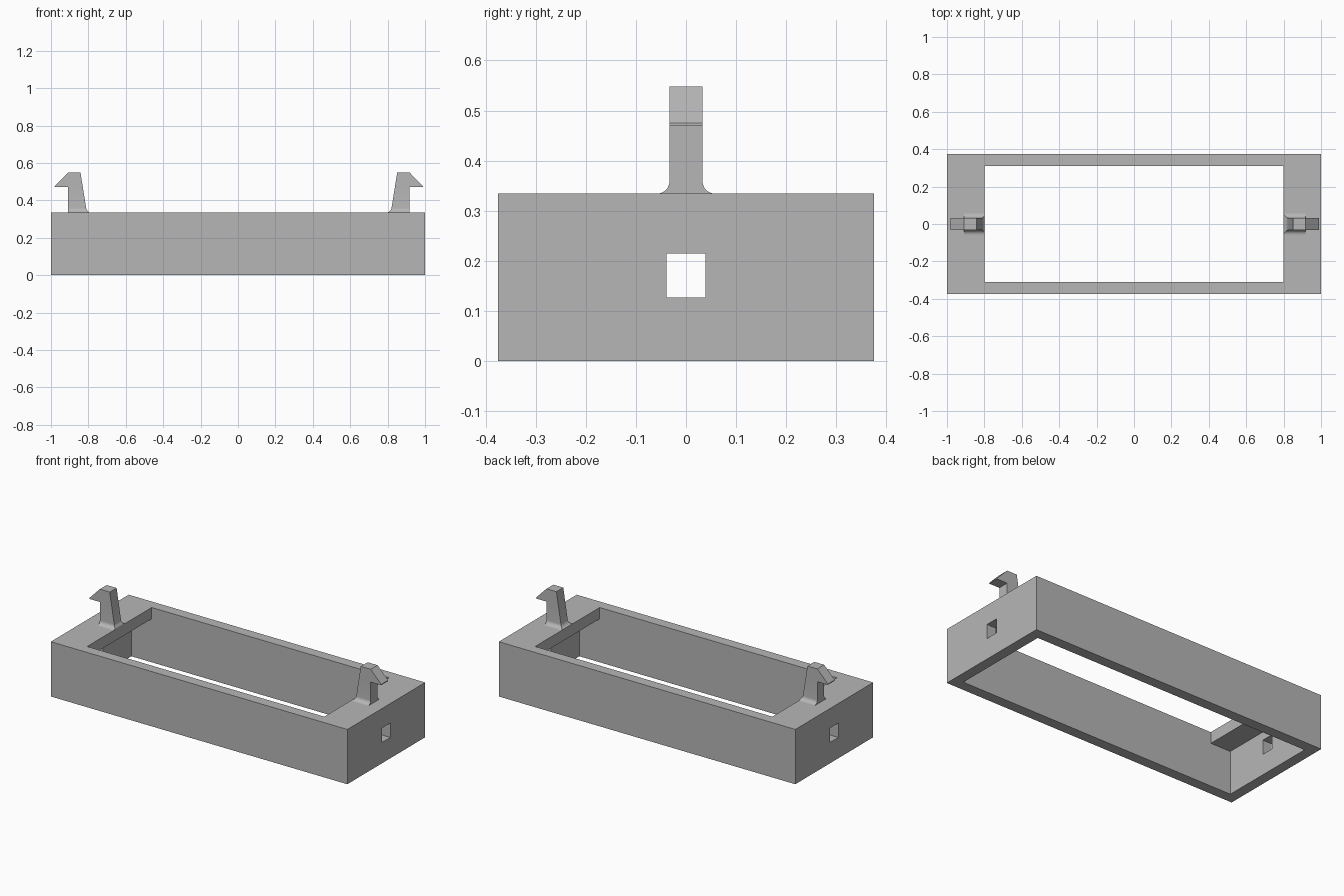
import bpy, bmesh, math

cube = bpy.data.objects.get("Cube")
if cube:
    bpy.data.objects.remove(cube, do_unlink=True)

grey = bpy.data.materials.new("plain grey")
grey.use_nodes = True
grey.diffuse_color = (0.47, 0.47, 0.47, 1)
grey.node_tree.nodes["Principled BSDF"].inputs["Base Color"].default_value = grey.diffuse_color

TOP = 0.334          # top of the frame
HALF_DEPTH = 0.375
INNER_DEPTH = 0.311


def finish(name, bm):
    bmesh.ops.recalc_face_normals(bm, faces=bm.faces)
    mesh = bpy.data.meshes.new(name)
    bm.to_mesh(mesh)
    bm.free()
    obj = bpy.data.objects.new(name, mesh)
    bpy.context.collection.objects.link(obj)
    mesh.materials.append(grey)
    return obj


def prism(name, profile, half_depth):
    """Extrude an (x, z) profile along y, centred on y = 0."""
    bm = bmesh.new()
    face = bm.faces.new([bm.verts.new((x, -half_depth, z)) for x, z in profile])
    out = bmesh.ops.extrude_face_region(bm, geom=[face])
    moved = [g for g in out["geom"] if isinstance(g, bmesh.types.BMVert)]
    bmesh.ops.translate(bm, verts=moved, vec=(0, 2 * half_depth, 0))
    return finish(name, bm)


def rect(half_x, z0, z1):
    return [(-half_x, z0), (half_x, z0), (half_x, z1), (-half_x, z1)]


# Frame: a block with a stepped cavity that leaves a shelf at each end
frame = prism("frame", rect(1, 0, TOP), HALF_DEPTH)
shelf_z, cavity_x, opening_x = 0.265, 0.937, 0.8
cavity = prism("cavity_cutter", [
    (-cavity_x, -0.1), (cavity_x, -0.1), (cavity_x, shelf_z), (opening_x, shelf_z),
    (opening_x, 0.5), (-opening_x, 0.5), (-opening_x, shelf_z), (-cavity_x, shelf_z)],
    INNER_DEPTH)
# Square slot through both end walls
slots = prism("slot_cutter", rect(1.2, 0.127, 0.215), 0.039)

for cutter in (cavity, slots):
    cutter.hide_render = True
    mod = frame.modifiers.new(cutter.name, "BOOLEAN")
    mod.operation = "DIFFERENCE"
    mod.solver = "EXACT"
    mod.object = cutter
    bpy.context.view_layer.objects.active = frame
    bpy.ops.object.modifier_apply(modifier=mod.name)
    bpy.data.objects.remove(cutter, do_unlink=True)


# Clips: tapered stems with a filleted foot and an outward barb
def clip(name, side, shift):
    outer, half_w, radius = 0.909, 0.033, 0.025
    barb_z, tip_z, clip_top = 0.47, 0.475, 0.548
    lean = lambda z: 0.842 - 0.16 * (clip_top - z)
    levels = []
    for i in range(9):
        a = math.radians(90 * i / 8)
        flare = radius * (1 - math.sin(a))
        z = TOP + radius * (1 - math.cos(a))
        levels.append((z, max(opening_x - shift, lean(z) - flare), half_w + flare))
    levels += [(z, lean(z), half_w) for z in (barb_z, clip_top)]

    bm = bmesh.new()
    rings = [[bm.verts.new((side * (x + shift), y, z))
              for x, y in ((outer, -w), (outer, w), (inner, w), (inner, -w))]
             for z, inner, w in levels]
    for low, high in zip(rings, rings[1:]):
        for i in range(4):
            j = (i + 1) % 4
            face = bm.faces.new((low[i], low[j], high[j], high[i]))
            if i == 0:
                barb_face = face
    bm.faces.new(rings[0])
    bm.faces.new(rings[-1])

    # Pull the uppermost outer face into the barb
    out = bmesh.ops.extrude_discrete_faces(bm, faces=[barb_face])
    tip = out["faces"][0]
    for v in tip.verts:
        v.co.x = side * (0.98 + shift)
        v.co.z = barb_z if v.co.z < barb_z + 0.01 else tip_z
    bmesh.ops.remove_doubles(bm, verts=bm.verts, dist=0.0001)
    return finish(name, bm)


clips = [clip("left_clip", 1, 0.009), clip("right_clip", -1, 0)]

for obj in bpy.context.selected_objects:
    obj.select_set(False)
for obj in clips:
    obj.select_set(True)
bpy.context.view_layer.objects.active = clips[0]
bpy.ops.object.shade_smooth_by_angle(angle=math.radians(25))
